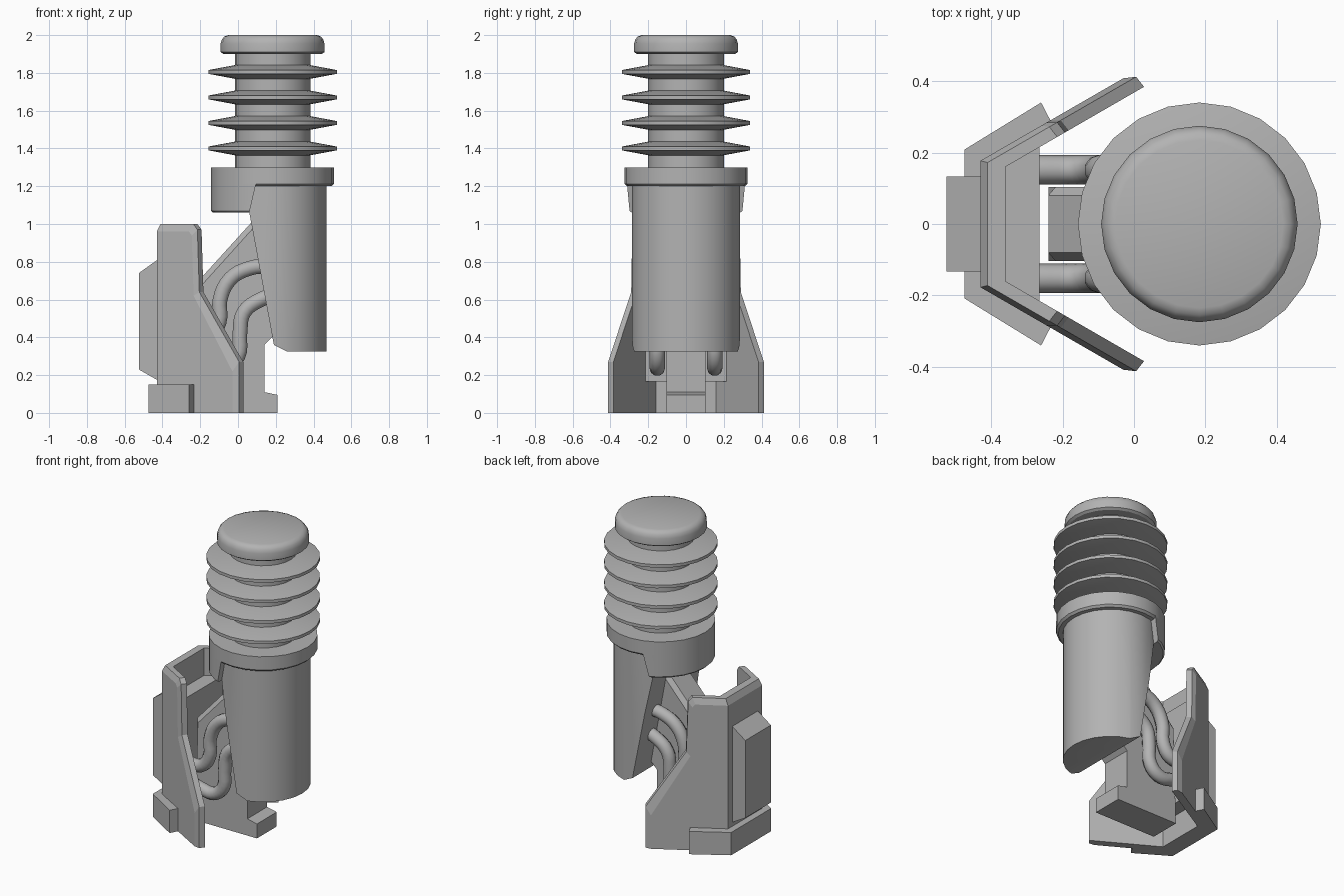
import bpy, bmesh, math
from mathutils import Vector

if "Cube" in bpy.data.objects:
    bpy.data.objects.remove(bpy.data.objects["Cube"])

grey = bpy.data.materials.new("plain grey")
grey.diffuse_color = (0.45, 0.45, 0.45, 1)
grey.use_nodes = True
grey.node_tree.nodes["Principled BSDF"].inputs["Base Color"].default_value = grey.diffuse_color
CX, SIDES = 0.183, 24          # axis and side count of the round parts


def loft(name, rings, smooth=False, cuts=()):
    """Skin rings of equal length, cap both ends, then slice with (point, normal) planes."""
    bm = bmesh.new()
    vs = [[bm.verts.new(p) for p in ring] for ring in rings]
    n = len(vs[0])
    for a, b in zip(vs, vs[1:]):
        for i in range(n):
            j = (i + 1) % n
            bm.faces.new((a[i], a[j], b[j], b[i]))
    bm.faces.new(vs[0][::-1])
    bm.faces.new(vs[-1])
    for point, normal in cuts:   # keeps the side the normal points to
        geom = bm.verts[:] + bm.edges[:] + bm.faces[:]
        res = bmesh.ops.bisect_plane(bm, geom=geom, plane_co=point,
                                     plane_no=Vector(normal).normalized(), clear_inner=True)
        edges = [e for e in res["geom_cut"] if isinstance(e, bmesh.types.BMEdge)]
        bmesh.ops.holes_fill(bm, edges=edges, sides=0)
    bmesh.ops.recalc_face_normals(bm, faces=bm.faces)
    mesh = bpy.data.meshes.new(name)
    bm.to_mesh(mesh)
    bm.free()
    ob = bpy.data.objects.new(name, mesh)
    bpy.context.collection.objects.link(ob)
    mesh.materials.append(grey)
    if smooth:
        bpy.ops.object.select_all(action='DESELECT')
        ob.select_set(True)
        bpy.context.view_layer.objects.active = ob
        bpy.ops.object.shade_smooth_by_angle(angle=math.radians(32))
    return ob


def lathe(name, profile, cuts=()):
    rings = [[(CX + r * math.cos(2 * math.pi * i / SIDES),
               r * math.sin(2 * math.pi * i / SIDES), z) for i in range(SIDES)]
             for r, z in profile]
    return loft(name, rings, True, cuts)


def prism_z(name, pts, z0, z1):
    return loft(name, [[(x, y, z) for x, y in pts] for z in (z0, z1)])


def mirrored(pts):
    return pts + [(x, -y) for x, y in reversed(pts)]


# Upright insulator column: cap, core, fins and collar
lathe("cap", [(0.26, 1.9), (0.275, 1.91), (0.275, 1.955), (0.268, 1.978), (0.255, 1.993), (0.235, 2.0)])
lathe("core", [(0.2, 1.29), (0.2, 1.91)])
for k in range(4):
    z = 1.4 + 0.135 * k
    lathe("fin_%d" % (k + 1), [(0.195, z - 0.037), (0.34, z - 0.01), (0.34, z + 0.01), (0.195, z + 0.037)])
lathe("collar", [(0.312, 1.2), (0.325, 1.213), (0.325, 1.3)])
lathe("collar_skirt", [(0.315, 1.06), (0.325, 1.07), (0.325, 1.215)],
      [((0.06, 0, 1.06), (-0.13, 0, 0.03))])

# Lower body, sliced on the bracket side
lathe("body", [(0.285, 0.325), (0.285, 1.21)],
      [((0.19, 0, 0.36), (0.70, 0, 0.13)), ((0.19, 0, 0.36), (0.035, 0, 0.07))])

# Central support web with foot, its upper edges chamfered
web = [(-0.24, 0), (0.21, 0), (0.21, 0.095), (0.14, 0.11), (0.14, 0.36), (0.24, 0.46),
       (0.24, 1.0), (0.1, 1.04), (-0.24, 0.665)]
inner = web[:7] + [(0.1, 1.0), (-0.22, 0.645)]
loft("support_web", [[(x, y, z) for x, z in (web if abs(y) < 0.09 else inner)]
                     for y in (-0.103, -0.08, 0.08, 0.103)])

# Angled bracket: three layers from inner face to chamfered outer face
layers = [  # bend x, bend y, top z, edge outline in x, z
    (-0.36, 0.16, 1.0, [(-0.215, 1.0), (-0.193, 0.97), (-0.183, 0.64), (0.028, 0.27), (0.028, 0)]),
    (-0.41, 0.172, 1.0, [(-0.237, 1.0), (-0.215, 0.97), (-0.205, 0.64), (0.006, 0.27), (0.006, 0)]),
    (-0.43, 0.177, 0.96, [(-0.26, 0.96), (-0.245, 0.94), (-0.235, 0.62), (-0.03, 0.22), (-0.03, 0)]),
]
for side, s in (("left", 1), ("right", -1)):
    loft("bracket_wing_" + side,
         [[(x, s * (by + 0.577 * (x - bx)), z) for x, z in [(bx, 0), (bx, top)] + edge]
          for bx, by, top, edge in layers])
loft("bracket_back", [[(bx, -by, 0), (bx, by, 0), (bx, by, top), (bx, -by, top)]
                      for bx, by, top, edge in layers])

# Filler wall inside the bracket, wrap-round base band, raised back panel
prism_z("bracket_filler", mirrored([(-0.37, 0.158), (-0.265, 0.217)]), 0.165, 0.82)
prism_z("base_band", mirrored([(-0.475, 0.208), (-0.26, 0.34), (-0.233, 0.288), (-0.42, 0.18)]), 0, 0.15)
panel = [(-0.42, 0.17), (-0.525, 0.23), (-0.525, 0.74), (-0.42, 0.815)]
loft("back_panel", [[(x, y, z) for x, z in panel] for y in (-0.133, 0.133)])

# Two bent hoses on each side
paths = {"upper": [(0.17, 0.78), (0.06, 0.765), (-0.04, 0.71), (-0.095, 0.6), (-0.1, 0.48),
                   (-0.16, 0.4), (-0.27, 0.4)],
         "lower": [(0.21, 0.63), (0.12, 0.6), (0.03, 0.53), (0.01, 0.42), (0.0, 0.3),
                   (-0.07, 0.24), (-0.16, 0.25), (-0.27, 0.28)]}
for level, path in paths.items():
    for side, y in (("left", 0.152), ("right", -0.152)):
        cu = bpy.data.curves.new("hose_%s_%s" % (level, side), 'CURVE')
        cu.dimensions = '3D'
        cu.bevel_depth = 0.041
        cu.bevel_resolution = 3
        cu.resolution_u = 4
        cu.use_fill_caps = True
        sp = cu.splines.new('BEZIER')
        sp.bezier_points.add(len(path) - 1)
        for bp, (x, z) in zip(sp.bezier_points, path):
            bp.co = (x, y, z)
            bp.handle_left_type = bp.handle_right_type = 'AUTO'
        cu.materials.append(grey)
        bpy.context.collection.objects.link(bpy.data.objects.new(cu.name, cu))
